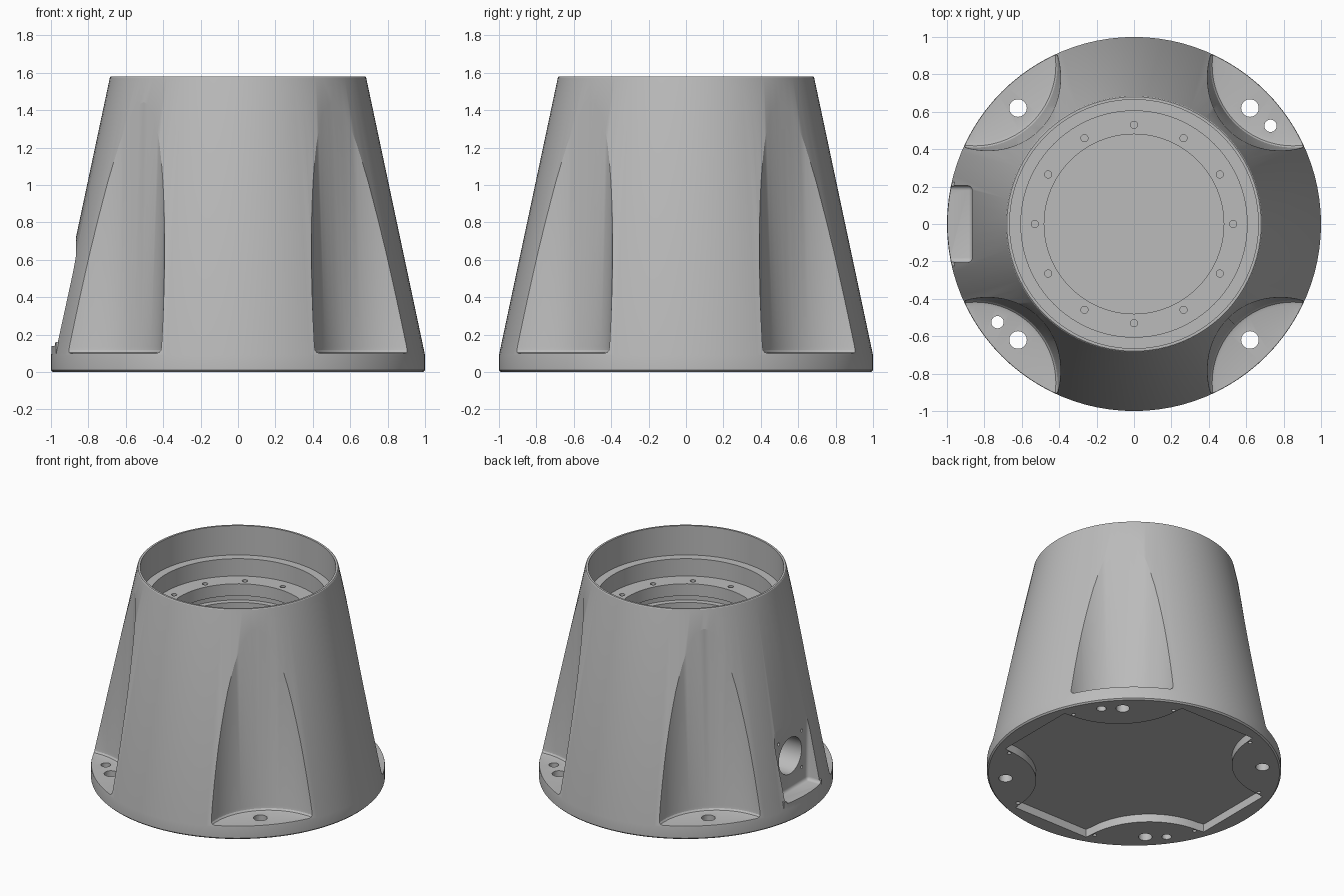
import bpy, bmesh, math
from mathutils import Matrix, Vector

cube = bpy.data.objects.get("Cube")
if cube:
    bpy.data.objects.remove(cube, do_unlink=True)

# Single cast-metal colour
metal = bpy.data.materials.new("cast_grey")
metal.use_nodes = True
grey = (0.5, 0.5, 0.5, 1)
metal.diffuse_color = grey
metal.node_tree.nodes["Principled BSDF"].inputs["Base Color"].default_value = grey


def make_object(name, bm):
    bmesh.ops.recalc_face_normals(bm, faces=bm.faces)
    mesh = bpy.data.meshes.new(name)
    bm.to_mesh(mesh)
    bm.free()
    mesh.materials.append(metal)
    obj = bpy.data.objects.new(name, mesh)
    bpy.context.collection.objects.link(obj)
    return obj


def lathe(bm, profile, steps, centre=(0, 0)):
    """Revolve an (r, z) profile, whose ends lie on the axis."""
    part = bmesh.new()
    verts = [part.verts.new((r, 0, z)) for r, z in profile]
    edges = [part.edges.new(pair) for pair in zip(verts, verts[1:])]
    bmesh.ops.spin(part, geom=verts + edges, cent=(0, 0, 0), axis=(0, 0, 1),
                   angle=math.tau, steps=steps, use_duplicate=False)
    bmesh.ops.remove_doubles(part, verts=part.verts, dist=0.0001)
    bmesh.ops.translate(part, verts=part.verts, vec=(*centre, 0))
    temp = bpy.data.meshes.new("temp")
    part.to_mesh(temp)
    part.free()
    bm.from_mesh(temp)
    bpy.data.meshes.remove(temp)


def rod(bm, centre, radius, length, along_x=False, sides=24):
    turn = Matrix.Rotation(math.pi / 2, 4, "Y") if along_x else Matrix()
    bmesh.ops.create_cone(bm, cap_ends=True, segments=sides, radius1=radius,
                          radius2=radius, depth=length,
                          matrix=Matrix.Translation(centre) @ turn)


def box(bm, low, high):
    low, high = Vector(low), Vector(high)
    bmesh.ops.create_cube(bm, size=1, matrix=Matrix.Translation((low + high) / 2)
                          @ Matrix.Diagonal((*(high - low), 1)))


def combine(target, tool, operation):
    mod = target.modifiers.new(operation.lower(), "BOOLEAN")
    mod.operation, mod.object, mod.solver = operation, tool, "EXACT"
    bpy.context.view_layer.objects.active = target
    bpy.ops.object.modifier_apply(modifier=mod.name)
    bpy.data.objects.remove(tool, do_unlink=True)


corners = [(1, 1), (-1, 1), (-1, -1), (1, -1)]

# Conical housing with its stepped bore and hollow inside
bm = bmesh.new()
lathe(bm, [(0, 0), (0.99, 0), (1, 0.01), (1, 0.09), (0.685, 1.575), (0.68, 1.58),
           (0.665, 1.58), (0.665, 1.36), (0.605, 1.36), (0.605, 1.23), (0.48, 1.23),
           (0.48, 1.14), (0.52, 1.14), (0.52, 1.09), (0.48, 1.09), (0.48, 1.03),
           (0.65, 1.0), (0.65, 0.12), (0, 0.12)], 96)
housing = make_object("conical_housing", bm)

# Raised pad under the connector recess
bm = bmesh.new()
rod(bm, (0, 0, 0.1), 0.998, 0.12, sides=96)
pad = make_object("connector_pad", bm)
bm = bmesh.new()
box(bm, (-1.1, -0.225, 0), (-0.8, 0.225, 0.3))
combine(pad, make_object("pad_limit", bm), "INTERSECT")
combine(housing, pad, "UNION")

# Four scooped bolt pockets with a filleted floor
bm = bmesh.new()
for sx, sy in corners:
    lathe(bm, [(0, 0.1), (0.415, 0.1), (0.432, 0.105), (0.441, 0.117), (0.444, 0.135),
               (0.498, 1.7), (0, 1.7)], 96, (sx * 0.85, sy * 0.85))
combine(housing, make_object("pocket_cutter", bm), "DIFFERENCE")

# Flat connector recess with rounded corners
bm = bmesh.new()
box(bm, (-1.2, -0.205, 0.14), (-0.865, 0.205, 0.95))
bmesh.ops.bevel(bm, geom=[e for e in bm.edges
                          if abs(e.verts[0].co.x - e.verts[1].co.x) > 0.1
                          or max(v.co.x for v in e.verts) > -1
                          and min(v.co.x for v in e.verts) > -1],
                offset=0.025, segments=4, profile=0.5, affect="EDGES")
combine(housing, make_object("recess_cutter", bm), "DIFFERENCE")

# Shallow underside cavity that leaves a lug at every corner
bm = bmesh.new()
outline = []
lug_distance, lug_radius, count = 1.2, 0.53, 240
for i in range(count):
    a = math.tau * i / count
    r = min(0.94, 0.88 / max(abs(math.cos(a)), abs(math.sin(a))))
    off = a % (math.pi / 2) - math.pi / 4
    inside = lug_radius ** 2 - (lug_distance * math.sin(off)) ** 2
    if inside > 0:
        r = min(r, lug_distance * math.cos(off) - math.sqrt(inside))
    outline.append(bm.verts.new((r * math.cos(a), r * math.sin(a), -0.1)))
face = bm.faces.new(outline)
raised = bmesh.ops.extrude_face_region(bm, geom=[face])["geom"]
bmesh.ops.translate(bm, vec=(0, 0, 0.16),
                    verts=[g for g in raised if isinstance(g, bmesh.types.BMVert)])
combine(housing, make_object("cavity_cutter", bm), "DIFFERENCE")

# Bolt, dowel, screw and connector holes
bm = bmesh.new()
for sx, sy in corners:
    rod(bm, (sx * 0.62, sy * 0.62, 0.1), 0.047, 0.5)
    rod(bm, (-0.87, sx * 0.137, 0.395 + sy * 0.137), 0.012, 0.08, True, 12)
for s in (1, -1):
    rod(bm, (s * 0.73, s * 0.525, 0.1), 0.033, 0.5)
for i in range(12):
    a = math.tau * i / 12
    rod(bm, (0.53 * math.cos(a), 0.53 * math.sin(a), 1.24), 0.019, 0.1, sides=16)
for i in range(8):
    a = math.tau * (i + 0.5) / 8
    rod(bm, (0.89 * math.cos(a), 0.89 * math.sin(a), 0), 0.014, 0.08, sides=12)
rod(bm, (-0.75, 0, 0.395), 0.135, 0.4, True, 40)
combine(housing, make_object("hole_cutter", bm), "DIFFERENCE")

# Smooth shading with crisp edges
for obj in bpy.context.selected_objects:
    obj.select_set(False)
housing.select_set(True)
bpy.context.view_layer.objects.active = housing
bpy.ops.object.shade_smooth_by_angle(angle=math.radians(25))
